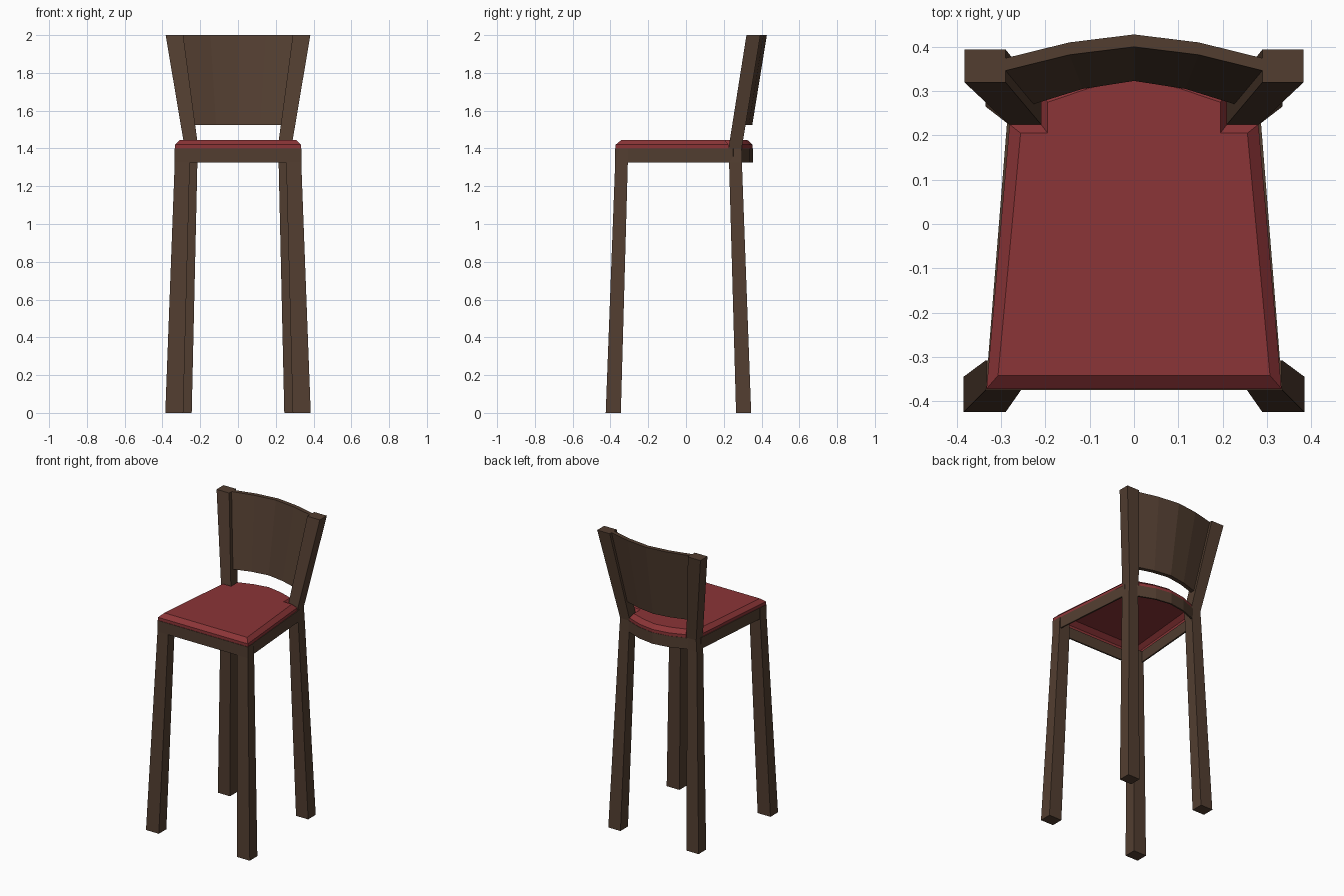
import bpy, bmesh

if "Cube" in bpy.data.objects:
    bpy.data.objects.remove(bpy.data.objects["Cube"])


def material(name, color):
    m = bpy.data.materials.new(name)
    m.diffuse_color = (*color, 1)
    m.use_nodes = True
    m.node_tree.nodes["Principled BSDF"].inputs["Base Color"].default_value = m.diffuse_color
    return m


wood = material("dark_wood", (0.085, 0.048, 0.03))
fabric = material("red_fabric", (0.26, 0.035, 0.038))


def loft(name, rings, mat, caps=(True, True), mirror=False):
    """Skin a stack of closed point rings into one solid."""
    bm = bmesh.new()
    rows = [[bm.verts.new(p) for p in ring] for ring in rings]
    n = len(rows[0])
    for a, b in zip(rows, rows[1:]):
        for i in range(n):
            j = (i + 1) % n
            bm.faces.new((a[i], a[j], b[j], b[i]))
    if caps[0]:
        bm.faces.new(rows[0][::-1])
    if caps[1]:
        bm.faces.new(rows[-1])
    me = bpy.data.meshes.new(name)
    bm.to_mesh(me)
    bm.free()
    me.materials.append(mat)
    ob = bpy.data.objects.new(name, me)
    bpy.context.collection.objects.link(ob)
    if mirror:
        ob.modifiers.new("mirror", 'MIRROR')
    return ob


def rect(x0, x1, y0, y1, z):
    return [(x0, y0, z), (x1, y0, z), (x1, y1, z), (x0, y1, z)]


def symmetric(half, z):
    """Mirror a right-hand outline (front to back, last point on x = 0)."""
    return [(x, y, z) for x, y in half] + [(-x, y, z) for x, y in half[-2::-1]]


# Splayed legs; the rear ones carry on upward as leaning back posts
loft("front_leg", [rect(.29, .385, -.425, -.345, 0),
                   rect(.255, .335, -.375, -.308, 1.325),
                   rect(.255, .333, -.375, -.308, 1.40)], wood, mirror=True)
loft("back_leg_and_post", [rect(.245, .335, .265, .345, 0),
                           rect(.215, .287, .228, .296, 1.325),
                           rect(.21, .282, .225, .295, 1.40),
                           rect(.29, .383, .32, .394, 2.0)], wood, mirror=True)

# Thin seat rail, bowed out at the back
outer = [(.335, -.375), (.285, .25), (.23, .292), (.11, .338), (0, .355)]
inner = [(.325, -.365), (.275, .245), (.225, .282), (.108, .328), (0, .345)]
loft("seat_rail", [symmetric(outer, 1.325), symmetric(outer, 1.40),
                   symmetric(inner, 1.40), symmetric(inner, 1.325),
                   symmetric(outer, 1.325)], wood, caps=(False, False))

# Cushion: open below, bevelled on top and notched around the posts
edge = [(.333, -.372), (.281, .225), (.21, .225), (.21, .298), (.11, .336), (0, .353)]
top = [(.307, -.342), (.256, .205), (.195, .205), (.195, .275), (.1, .307), (0, .325)]
loft("seat_cushion", [symmetric(edge, 1.40), symmetric(edge, 1.42),
                      symmetric(top, 1.445)], fabric, caps=(False, True))


# Curved, leaning backrest panel between the posts
def panel(half_width, y_mid, z, thick=.028):
    curve = [(-1, -.054), (-.5, -.018), (0, 0), (.5, -.018), (1, -.054)]
    front = [(u * half_width, y_mid + d, z) for u, d in curve]
    return front + [(x, y + thick, zz) for x, y, zz in front[::-1]]


loft("backrest", [panel(.232, .323, 1.525), panel(.292, .4, 2.0)], wood)
